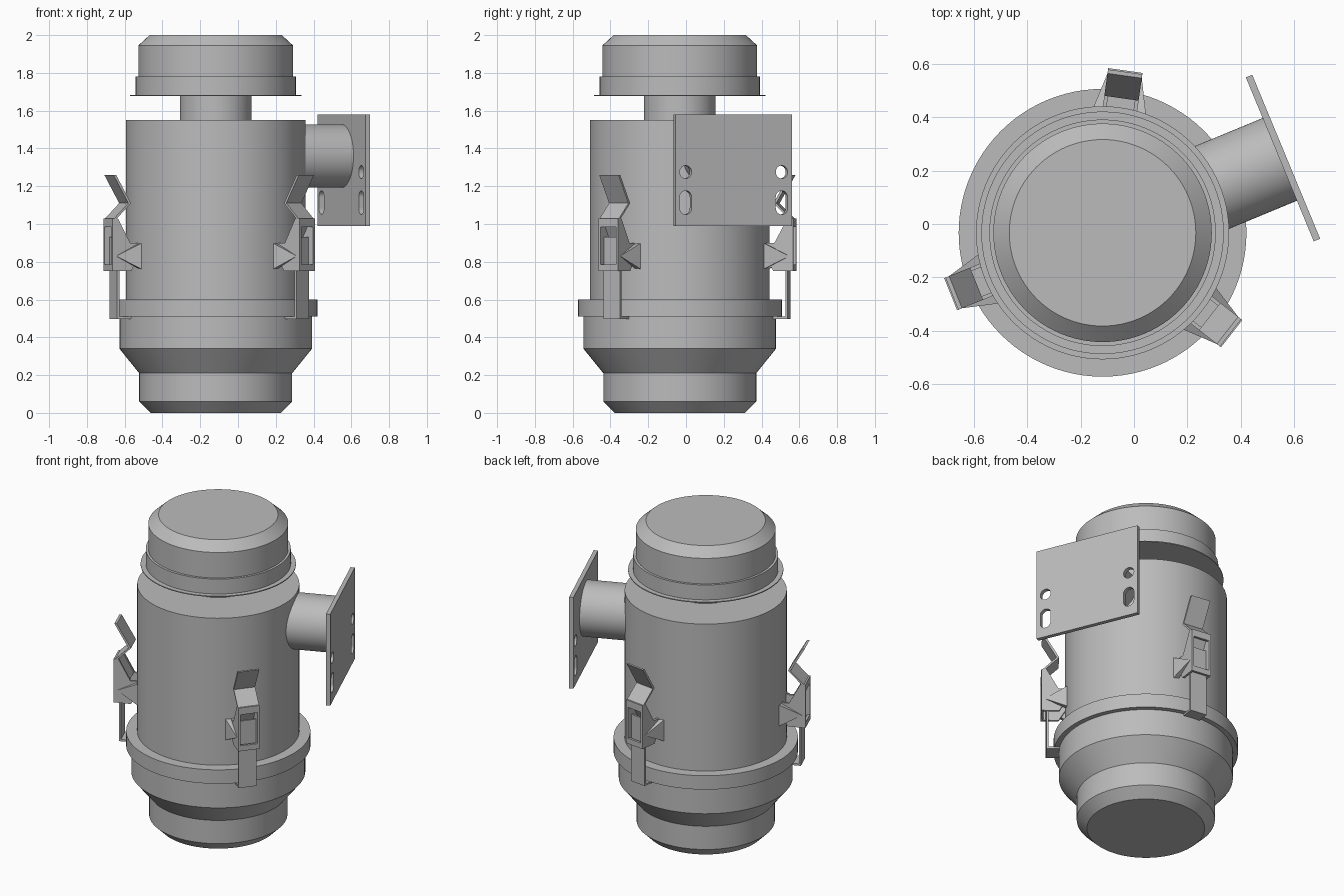
import bpy, bmesh, math
from mathutils import Vector

cube = bpy.data.objects.get("Cube")
if cube:
    bpy.data.objects.remove(cube, do_unlink=True)

grey = bpy.data.materials.new("plain grey")
grey.use_nodes = True
COLOUR = (0.5, 0.5, 0.5, 1)
grey.diffuse_color = COLOUR
grey.node_tree.nodes["Principled BSDF"].inputs["Base Color"].default_value = COLOUR

AXIS = Vector((-0.118, -0.033, 0))   # vertical axis of the canister


def finish(name, bm, angle=0, smooth=False):
    """Turn a bmesh in (radial, tangential, z) coordinates into an object."""
    bmesh.ops.recalc_face_normals(bm, faces=bm.faces)
    mesh = bpy.data.meshes.new(name)
    bm.to_mesh(mesh)
    bm.free()
    mesh.materials.append(grey)
    obj = bpy.data.objects.new(name, mesh)
    bpy.context.collection.objects.link(obj)
    obj.location = AXIS
    obj.rotation_euler.z = math.radians(angle)
    if smooth:
        bpy.ops.object.select_all(action='DESELECT')
        obj.select_set(True)
        bpy.context.view_layer.objects.active = obj
        bpy.ops.object.shade_smooth_by_angle(angle=math.radians(25))
    return obj


def lathe(name, profile, steps=96):
    """Spin a closed (radius, z) profile about the axis."""
    bm = bmesh.new()
    verts = [bm.verts.new((r, 0, z)) for r, z in profile]
    edges = [bm.edges.new(pair) for pair in zip(verts, verts[1:])]
    bmesh.ops.spin(bm, geom=verts + edges, cent=(0, 0, 0), axis=(0, 0, 1),
                   angle=math.tau, steps=steps)
    bmesh.ops.remove_doubles(bm, verts=bm.verts, dist=0.0002)
    return finish(name, bm, smooth=True)


def extrude(name, points, offset, angle, smooth=False):
    """Extrude a flat outline of 3D points by an offset."""
    bm = bmesh.new()
    face = bm.faces.new([bm.verts.new(p) for p in points])
    new = bmesh.ops.extrude_face_region(bm, geom=[face])["geom"]
    bmesh.ops.translate(bm, vec=offset,
                        verts=[g for g in new if isinstance(g, bmesh.types.BMVert)])
    return finish(name, bm, angle, smooth)


def side_profile(name, outline, t0, t1, angle):
    """Prism from a (radial, z) outline between two tangential positions."""
    return extrude(name, [(s, t0, z) for s, z in outline], (0, t1 - t0, 0), angle)


def strip(name, path, thick, half, angle):
    """Bent sheet following a (radial, z) path."""
    outline = path + [(s - thick, z) for s, z in reversed(path)]
    return side_profile(name, outline, -half, half, angle)


def stadium(t, z, radius, stretch, s, n=16):
    """Round or slotted outline in the (tangential, z) plane."""
    points = []
    for end in (0, 1):
        for i in range(n + 1):
            a = math.pi * (end + i / n)
            points.append((s, t + radius * math.cos(a),
                           z + radius * math.sin(a) + (stretch if end == 0 else -stretch)))
    return points


# Canister turned parts
lathe("lower_bowl", [(0, 0), (0.345, 0), (0.405, 0.06), (0.405, 0.21),
                     (0.51, 0.34), (0.51, 0.51), (0, 0.51)])
lathe("clamp_flange", [(0, 0.51), (0.54, 0.51), (0.54, 0.6), (0, 0.6)])
lathe("main_body", [(0, 0.6), (0.475, 0.6), (0.475, 1.55), (0, 1.55)])
lathe("intake_neck", [(0, 1.55), (0.19, 1.55), (0.19, 1.68), (0, 1.68)])
lathe("cap_rim_disc", [(0, 1.678), (0.455, 1.678), (0.455, 1.684), (0, 1.684)])
lathe("intake_cap", [(0, 1.684), (0.425, 1.684), (0.425, 1.78), (0.41, 1.78),
                     (0.41, 1.945), (0.35, 2.0), (0, 2.0)])

# Side outlet pipe
SIDE = 22.5
pipe = [(0.42, 0.168 * math.cos(math.tau * i / 64), 1.36 + 0.168 * math.sin(math.tau * i / 64))
        for i in range(64)]
extrude("outlet_pipe", pipe, (0.302, 0, 0), SIDE, smooth=True)

# Mounting plate with round holes and slots cut through
W = 0.333
plate = extrude("mounting_plate", [(0.72, -W, 0.99), (0.72, W, 0.99),
                                   (0.72, W, 1.58), (0.72, -W, 1.58)], (0.026, 0, 0), SIDE)
cutters = []
for t in (-0.275, 0.275):
    for z, stretch in ((1.275, 0.0005), (1.113, 0.029)):
        cutter = extrude("hole_cutter", stadium(t, z, 0.034, stretch, 0.68), (0.1, 0, 0), SIDE)
        cutter.hide_render = True
        cutters.append(cutter)
        mod = plate.modifiers.new("hole", 'BOOLEAN')
        mod.operation = 'DIFFERENCE'
        mod.solver = 'EXACT'
        mod.object = cutter
graph = bpy.context.evaluated_depsgraph_get()
plate.data = bpy.data.meshes.new_from_object(plate.evaluated_get(graph))
plate.modifiers.clear()
for cutter in cutters:
    bpy.data.objects.remove(cutter, do_unlink=True)

# Three toggle latches around the body
HALF = 0.065
for n, angle in enumerate((82, 202, 322), 1):
    tag = f"latch_{n}_"
    # Hooked strap reaching under the flange
    strip(tag + "strap", [(0.585, 0.5), (0.585, 0.93)], 0.012, 0.055, angle)
    side_profile(tag + "hook", [(0.505, 0.498), (0.585, 0.498), (0.585, 0.51), (0.505, 0.51)],
                 -0.055, 0.055, angle)
    # Bent lever
    strip(tag + "lever", [(0.61, 1.025), (0.525, 1.11), (0.61, 1.26)], 0.015, HALF, angle)
    # Frame bars around the window
    for bar, low, high in (("lower_bar", 0.75, 0.785), ("upper_bar", 0.985, 1.03)):
        strip(tag + bar, [(0.615, low), (0.615, high)], 0.015, HALF, angle)
    strip(tag + "back_sheet", [(0.6, 1.03), (0.53, 0.9)], 0.01, HALF, angle)
    for side, label in ((-1, "right"), (1, "left")):
        side_profile(tag + label + "_cheek",
                     [(0.615, 0.75), (0.615, 1.03), (0.585, 1.03), (0.515, 0.9),
                      (0.468, 0.9), (0.468, 0.82), (0.51, 0.75)],
                     side * HALF, side * (HALF - 0.014), angle)
        # Wedge gusset joining the cheek to the body
        bm = bmesh.new()
        for p in ((0.595, HALF, 0.83), (0.46, 0.1, 0.9), (0.46, 0.1, 0.76),
                  (0.46, HALF, 0.9), (0.46, HALF, 0.76)):
            bm.verts.new((p[0], side * p[1], p[2]))
        bmesh.ops.convex_hull(bm, input=bm.verts)
        finish(tag + label + "_gusset", bm, angle)
